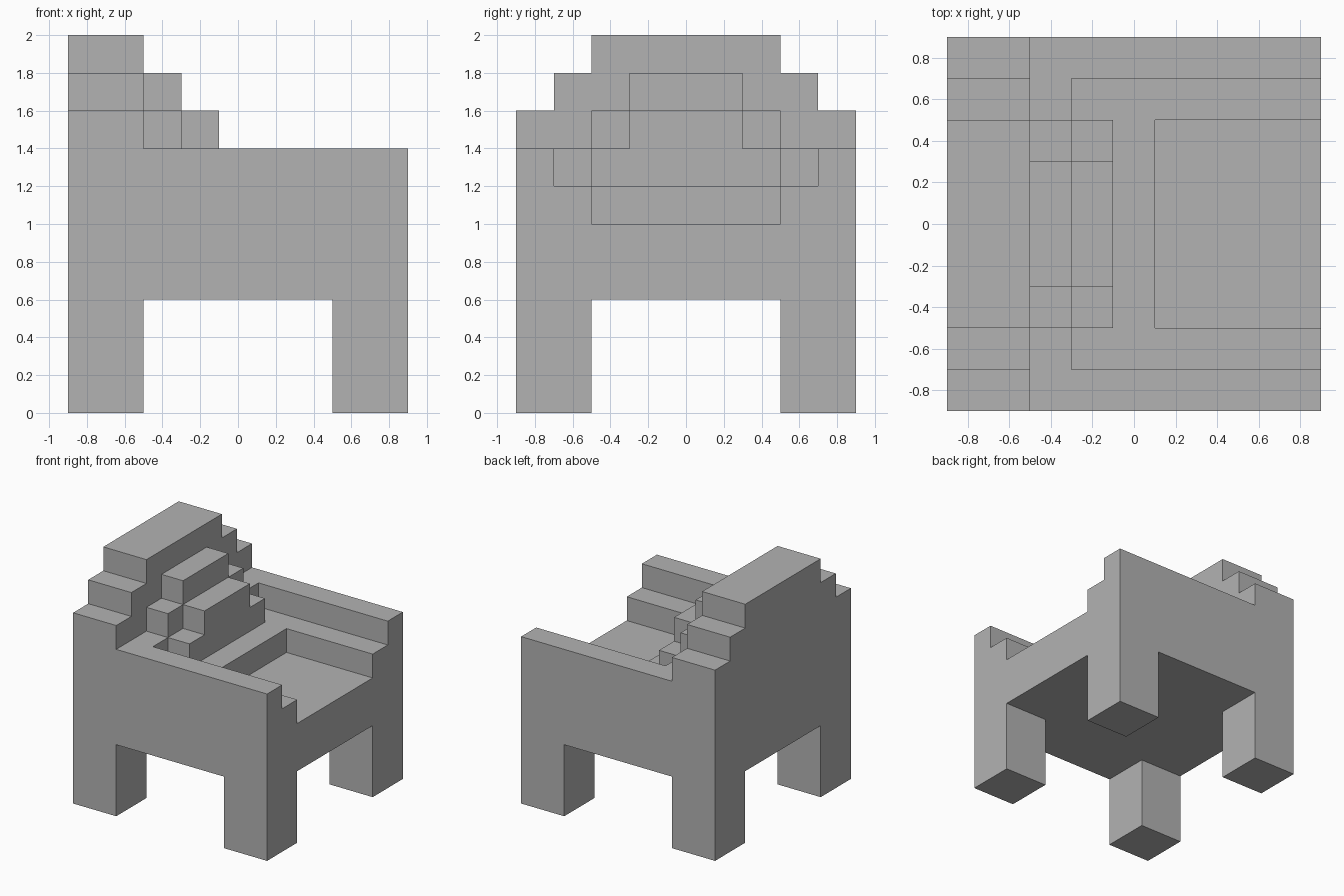
import bpy
import bmesh
from mathutils import Vector

if "Cube" in bpy.data.objects:
    bpy.data.objects.remove(bpy.data.objects["Cube"], do_unlink=True)

UNIT = 0.2           # every part sits on this block grid
HALF = 0.9           # half width of the square footprint
solid = set()


def cells(x, y, z):
    """Grid cells inside a box given by its x, y and z ranges."""
    spans = []
    for (low, high), start in ((x, -HALF), (y, -HALF), (z, 0)):
        spans.append(range(round((low - start) / UNIT), round((high - start) / UNIT)))
    return {(i, j, k) for i in spans[0] for j in spans[1] for k in spans[2]}


def add(x, half_y, z):
    solid.update(cells(x, (-half_y, half_y), z))


def cut(x, half_y, z):
    solid.difference_update(cells(x, (-half_y, half_y), z))


# Body up to the armrests, with the stepped seat recess open towards +x
add((-HALF, HALF), HALF, (0.6, 1.4))
cut((-0.3, HALF), 0.7, (1.2, 1.4))
cut((0.1, HALF), 0.5, (1.0, 1.2))

# Four legs
for x in ((-HALF, -0.5), (0.5, HALF)):
    for y in ((-HALF, -0.5), (0.5, HALF)):
        solid.update(cells(x, y, (0, 0.6)))

# Stepped backrest
for half_y, top in ((0.9, 1.6), (0.7, 1.8), (0.5, 2.0)):
    add((-HALF, -0.5), half_y, (1.4, top))

# Stepped cushion against the backrest: rear row, then lower front row
for x, top in (((-0.5, -0.3), 1.8), ((-0.3, -0.1), 1.6)):
    add(x, 0.3, (1.2, top))
    add(x, 0.5, (1.2, top - UNIT))

# Skin the welded blocks: keep only the exposed faces
bm = bmesh.new()
corners = {}


def corner(p):
    key = tuple(round(c) for c in p)
    if key not in corners:
        corners[key] = bm.verts.new(Vector(key) * UNIT - Vector((HALF, HALF, 0)))
    return corners[key]


for cell in solid:
    for axis in range(3):
        for side in (0, 1):
            step = Vector((0, 0, 0))
            step[axis] = 2 * side - 1
            if tuple(round(c) for c in Vector(cell) + step) in solid:
                continue
            u, v = Vector((0, 0, 0)), Vector((0, 0, 0))
            u[(axis + 1) % 3] = 1
            v[(axis + 2) % 3] = 1
            base = Vector(cell)
            base[axis] += side
            ring = [base, base + u, base + u + v, base + v]
            if not side:
                ring.reverse()
            bm.faces.new([corner(p) for p in ring])

# Merge the flat areas into clean faces
bmesh.ops.dissolve_limit(bm, angle_limit=0.01, verts=bm.verts[:], edges=bm.edges[:])
mesh = bpy.data.meshes.new("armchair")
bm.to_mesh(mesh)
bm.free()

grey = bpy.data.materials.new("plain grey")
grey.use_nodes = True
colour = (0.45, 0.45, 0.45, 1)
grey.diffuse_color = colour
grey.node_tree.nodes["Principled BSDF"].inputs["Base Color"].default_value = colour
mesh.materials.append(grey)

chair = bpy.data.objects.new("armchair", mesh)
bpy.context.collection.objects.link(chair)
